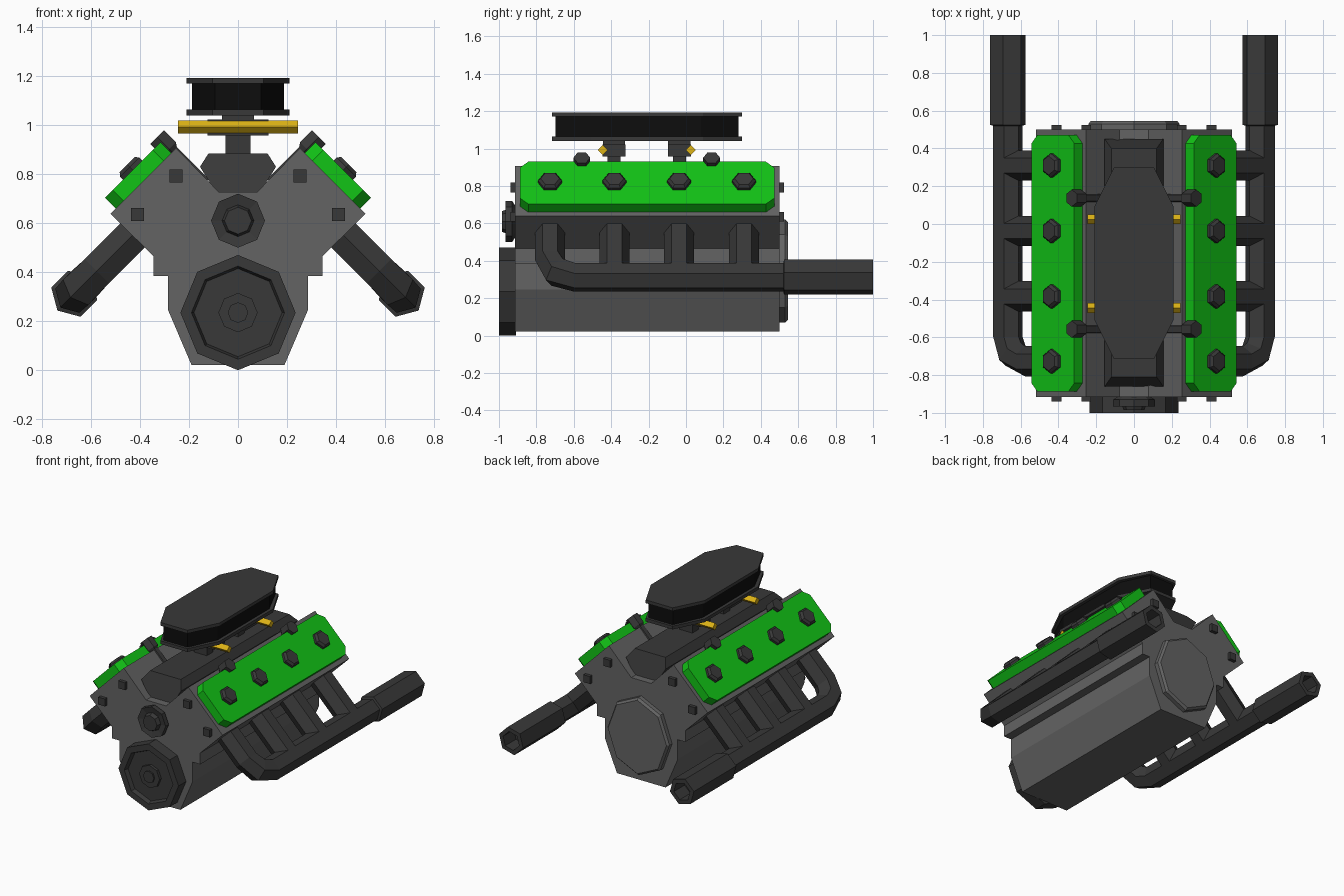
import bpy, bmesh, math
from mathutils import Vector as V

if "Cube" in bpy.data.objects:
    bpy.data.objects.remove(bpy.data.objects["Cube"])


def mat(name, rgb):
    m = bpy.data.materials.new(name)
    m.diffuse_color = (*rgb, 1)
    m.use_nodes = True
    m.node_tree.nodes["Principled BSDF"].inputs["Base Color"].default_value = m.diffuse_color
    return m


GRAY = mat("cast_gray", (0.125, 0.125, 0.125))
DARK = mat("dark_metal", (0.04, 0.04, 0.04))
BLACK = mat("filter_black", (0.004, 0.004, 0.004))
GREEN = mat("bright_green", (0.006, 0.55, 0.008))
GOLD = mat("brass_yellow", (0.72, 0.45, 0.008))


def skin(name, rings, m):
    """Join equal-length rings of points into a closed flat-faced solid."""
    bm = bmesh.new()
    rs = [[bm.verts.new(p) for p in r] for r in rings]
    n = len(rs[0])
    for a, b in zip(rs, rs[1:]):
        for i in range(n):
            j = (i + 1) % n
            bm.faces.new((a[i], a[j], b[j], b[i]))
    bm.faces.new(rs[0][::-1])
    bm.faces.new(rs[-1])
    bmesh.ops.recalc_face_normals(bm, faces=bm.faces)
    me = bpy.data.meshes.new(name)
    bm.to_mesh(me)
    bm.free()
    me.materials.append(m)
    ob = bpy.data.objects.new(name, me)
    bpy.context.collection.objects.link(ob)
    return ob


def ring(c, u, w, r, n):
    """Regular n-gon at c, first corner along u."""
    return [c + (u * math.cos(k * math.tau / n) + w * math.sin(k * math.tau / n)) * r
            for k in range(n)]


def lathe(name, p, axis, u, prof, n, m):
    """prof: (radius, distance along axis)."""
    p, axis, u = V(p), V(axis).normalized(), V(u).normalized()
    w = axis.cross(u)
    return skin(name, [ring(p + axis * t, u, w, r, n) for r, t in prof], m)


def box(name, x, y, z, m):
    return skin(name, [[(x[0], b, z[0]), (x[1], b, z[0]), (x[1], b, z[1]), (x[0], b, z[1])]
                       for b in y], m)


def mirrored(half):
    return half + [(-x, z) for x, z in reversed(half)]


# V-shaped block with cylinder banks
half = [(0.19, 0.022), (0.285, 0.245), (0.285, 0.385), (0.345, 0.385), (0.345, 0.465),
        (0.52, 0.638), (0.253, 0.906), (0.078, 0.727)]
prof = mirrored(half)
skin("engine_block", [[(x, y, z) for x, z in prof] for y in (-0.915, 0.5)], GRAY)

# Rear bell plate
plate = lathe("rear_plate", (0, 0.49, 0.345), (0, 1, 0), (0, 0, 1),
              [(0.275, 0), (0.275, 0.04), (0.26, 0.055)], 8, GRAY)
for v in plate.data.vertices:
    v.co.x *= 0.88

# Crank pulley and water pump pulley
lathe("crank_pulley", (0, -0.91, 0.235), (0, -1, 0), (0, 0, 1),
      [(0.235, 0), (0.235, 0.09), (0.19, 0.09), (0.18, 0.06), (0.08, 0.06),
       (0.08, 0.08), (0.042, 0.08), (0.042, 0.09)], 8, DARK)
lathe("pump_pulley", (0, -0.91, 0.61), (0, -1, 0), (0, 0, 1),
      [(0.08, 0), (0.11, 0.02), (0.11, 0.055), (0.065, 0.045), (0.055, 0.075),
       (0.05, 0.075)], 8, DARK)

# Intake manifold in the valley
ih = [(0.08, 0.71), (0.155, 0.83), (0.12, 0.885)]
ip = mirrored(ih)
skin("intake_manifold", [[(x, -0.205 + s * (0.655 - max(0, z - 0.83) * 0.9), z) for x, z in ip]
                         for s in (-1, 1)], DARK)


# Air cleaner: plate, filter, lid
def oval(name, hx, hy, z0, z1, m):
    o = [(hx, hy * 0.59), (hx * 0.5, hy)]
    o += [(-x, y) for x, y in reversed(o)]
    o += [(-x, -y) for x, y in o]
    skin(name, [[(x, y - 0.208, z) for x, y in o] for z in (z0, z1)], m)


oval("air_cleaner_base", 0.21, 0.508, 1.04, 1.063, DARK)
oval("air_filter", 0.188, 0.49, 1.06, 1.172, BLACK)
oval("air_cleaner_lid", 0.21, 0.508, 1.17, 1.193, DARK)

# Two carburettors with brass fuel fittings
for y, yf in ((-0.385, -0.445), (-0.035, 0.025)):
    box("carburettor_neck", (-0.05, 0.05), (y - 0.035, y + 0.035), (0.87, 0.96), DARK)
    box("carburettor_body", (-0.125, 0.125), (y - 0.062, y + 0.062), (0.957, 1.022), DARK)
    box("carburettor_top", (-0.065, 0.065), (y - 0.06, y + 0.06), (1.02, 1.045), DARK)
    lathe("fuel_fitting", (-0.245, yf, 0.992), (1, 0, 0), (0, 0, 1),
          [(0.026, 0), (0.026, 0.49)], 4, GOLD)

C = (0.668, 0.312)      # exhaust collector centre in x, z
Q = math.sqrt(0.5)
CYL = (-0.727, -0.383, -0.037, 0.31)

for s in (-1, 1):
    out = V((s * Q, 0, Q))       # bank direction
    down = V((s * Q, 0, -Q))     # outwards and down
    Y = V((0, 1, 0))

    # Valve cover: plate with clipped corners
    mid = V((s * 0.385, -0.208, 0.772))
    o = [(0.16, 0.635), (0.115, 0.68), (-0.115, 0.68), (-0.16, 0.635)]
    o += [(-a, -b) for a, b in o]
    skin("valve_cover", [[mid + down * a + Y * b + out * h for a, b in o]
                         for h in (-0.01, 0.063)], GREEN)
    for y in CYL:
        lathe("cover_bolt", (mid.x + out.x * 0.055, y, mid.z + out.z * 0.055), out, Y,
              [(0.064, 0), (0.064, 0.025), (0.05, 0.04)], 6, DARK)

    # Square head bolts front and rear
    for x, z in ((0.253, 0.792), (0.41, 0.635)):
        for y in (-0.925, 0.51):
            box("head_bolt", (s * x - 0.026, s * x + 0.026), (y - 0.014, y + 0.014),
                (z - 0.026, z + 0.026), DARK)

    # Breather tubes into the valley
    for y in (-0.557, 0.137):
        lathe("breather_tube", (s * 0.33, y, 0.951), (-s, 0, -1), Y,
              [(0.045, 0), (0.045, 0.07), (0.033, 0.085), (0.033, 0.27)], 6, DARK)

    # Exhaust: straight primaries, then first primary bending into the collector pipe
    c = V((s * C[0], 0, C[1]))
    for y in CYL[1:]:
        lathe("exhaust_primary", c + Y * y - down * 0.37, down, Y,
              [(0.08, 0), (0.08, 0.36)], 6, DARK)
    path = [(-0.37, -0.727, 0, 0.08), (-0.13, -0.727, 0, 0.08), (-0.038, -0.689, 45, 0.084),
            (0, -0.597, 90, 0.08), (0, 0.52, 90, 0.08), (0, 0.525, 90, 0.097),
            (0, 1.0, 90, 0.097), (0, 1.0, 90, 0.065), (0, 0.88, 90, 0.065)]
    rings = []
    for a, y, deg, r in path:
        t = math.radians(deg)
        side = Y * math.cos(t) - down * math.sin(t)
        rings.append(ring(c + down * a + Y * y, side, out, r, 6))
    skin("exhaust_collector", rings, DARK)
